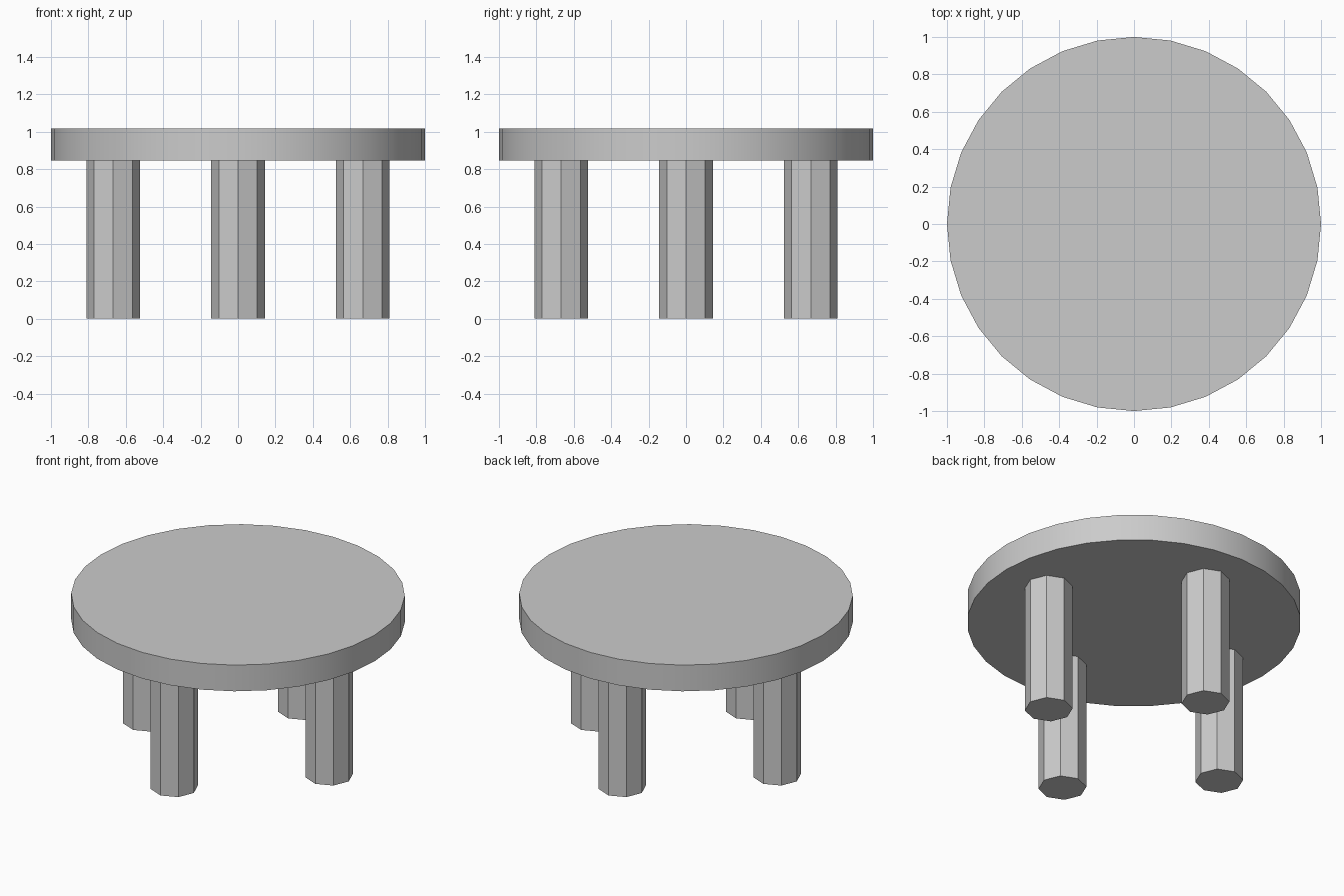
import bpy
from math import cos, sin, pi, radians

if "Cube" in bpy.data.objects:
    bpy.data.objects.remove(bpy.data.objects["Cube"])


def cylinder(name, sides, radius, x, y, z0, z1):
    bpy.ops.mesh.primitive_cylinder_add(
        vertices=sides, radius=radius, depth=z1 - z0,
        location=(x, y, (z0 + z1) / 2))
    obj = bpy.context.object
    obj.name = name
    return obj


TOP_BOTTOM, TOP_TOP = 0.845, 1.018
LEG_RADIUS, LEG_OFFSET = 0.144, 0.667

# Round table top with a smooth rim
cylinder("table_top", 32, 1.0, 0, 0, TOP_BOTTOM, TOP_TOP)
bpy.ops.object.shade_smooth_by_angle(angle=radians(30))

# Four flat-sided octagonal legs in a cross
for i, side in enumerate(("right", "back", "left", "front")):
    a = i * pi / 2
    cylinder(f"{side}_leg", 8, LEG_RADIUS,
             LEG_OFFSET * cos(a), LEG_OFFSET * sin(a), 0, TOP_BOTTOM)
